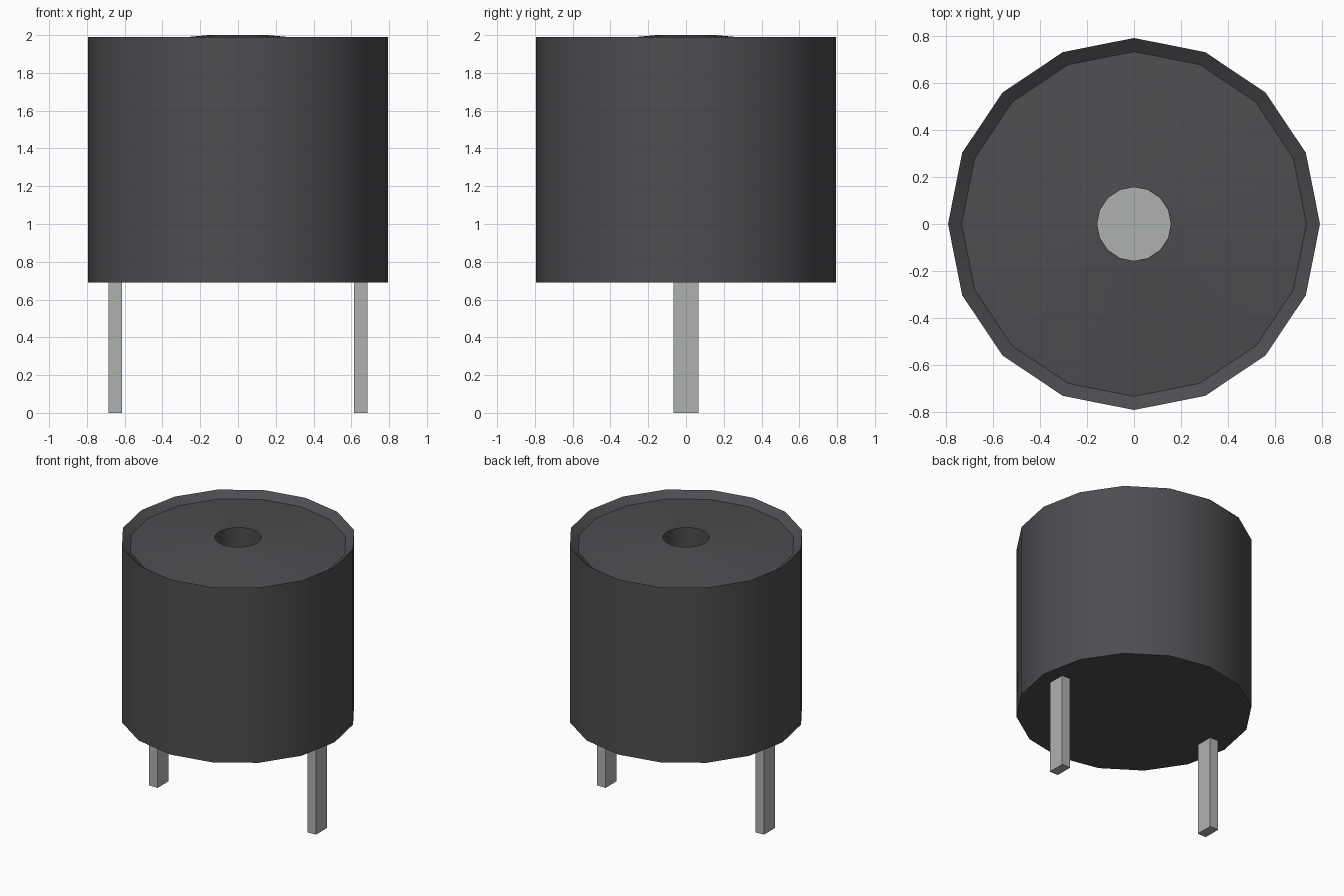
import bpy
import bmesh
from math import cos, sin, pi, radians

old = bpy.data.objects.get("Cube")
if old:
    bpy.data.objects.remove(old, do_unlink=True)

SIDES = 16


def material(name, color):
    mat = bpy.data.materials.new(name)
    mat.use_nodes = True
    mat.diffuse_color = color
    mat.node_tree.nodes["Principled BSDF"].inputs["Base Color"].default_value = color
    return mat


def make_object(name, bm, mat, smooth=False):
    bmesh.ops.recalc_face_normals(bm, faces=bm.faces)
    mesh = bpy.data.meshes.new(name)
    bm.to_mesh(mesh)
    bm.free()
    mesh.materials.append(mat)
    obj = bpy.data.objects.new(name, mesh)
    bpy.context.collection.objects.link(obj)
    if smooth:
        bpy.ops.object.select_all(action="DESELECT")
        obj.select_set(True)
        bpy.context.view_layer.objects.active = obj
        bpy.ops.object.shade_smooth_by_angle(angle=radians(30))
    return obj


def ring(bm, radius, z):
    return [bm.verts.new((radius * cos(2 * pi * i / SIDES),
                          radius * sin(2 * pi * i / SIDES), z)) for i in range(SIDES)]


plastic = material("charcoal plastic", (0.075, 0.072, 0.08, 1))
metal = material("grey metal", (0.43, 0.44, 0.43, 1))

# Casing: closed base, tall wall, sunken rim, gently raised lid and sound hole
HOLE_R, HOLE_Z = 0.157, 1.65
profile = [(0.793, 0.69), (0.793, 1.99), (0.735, 1.947),
           (HOLE_R, 2.0), (HOLE_R, HOLE_Z)]
bm = bmesh.new()
rings = [ring(bm, r, z) for r, z in profile]
bm.faces.new(rings[0])
for a, b in zip(rings, rings[1:]):
    for i in range(SIDES):
        j = (i + 1) % SIDES
        bm.faces.new((a[i], a[j], b[j], b[i]))
bm.faces.new(rings[-1])
make_object("casing", bm, plastic, smooth=True)

# Metal disc at the bottom of the sound hole
bm = bmesh.new()
bmesh.ops.create_cone(bm, cap_ends=True, segments=SIDES, radius1=HOLE_R,
                      radius2=HOLE_R, depth=0.008)
bmesh.ops.translate(bm, verts=bm.verts, vec=(0, 0, HOLE_Z + 0.005))
make_object("sound_disc", bm, metal)

# Two flat pins under the casing
for name, side in (("left_pin", 1), ("right_pin", -1)):
    bm = bmesh.new()
    bmesh.ops.create_cube(bm, size=1)
    bmesh.ops.scale(bm, verts=bm.verts, vec=(0.07, 0.13, 0.7))
    bmesh.ops.translate(bm, verts=bm.verts, vec=(side * 0.65, 0, 0.35))
    make_object(name, bm, metal)
